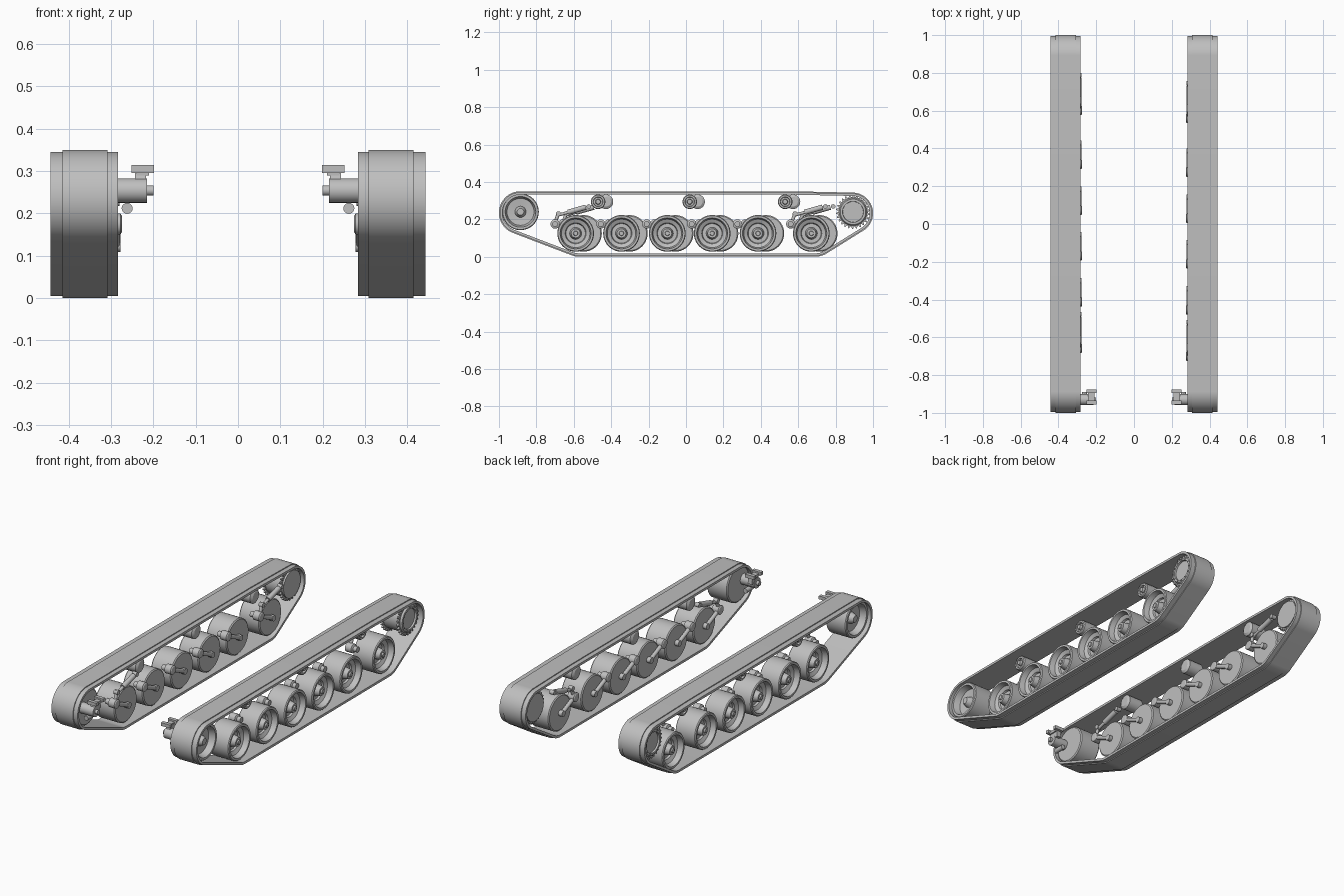
import bpy, bmesh
from math import sin, cos, pi
from mathutils import Vector

cube = bpy.data.objects.get("Cube")
if cube:
    bpy.data.objects.remove(cube)

steel = bpy.data.materials.new("plain_grey")
steel.use_nodes = True
GREY = (0.52, 0.52, 0.52, 1)
steel.diffuse_color = GREY
steel.node_tree.nodes["Principled BSDF"].inputs["Base Color"].default_value = GREY
parts = []


def finish(bm, name):
    bmesh.ops.recalc_face_normals(bm, faces=bm.faces)
    mesh = bpy.data.meshes.new(name)
    bm.to_mesh(mesh)
    bm.free()
    mesh.materials.append(steel)
    obj = bpy.data.objects.new(name, mesh)
    bpy.context.collection.objects.link(obj)
    parts.append(obj)


def bridge(bm, rings, closed):
    """Skin a list of closed vertex rings."""
    last = len(rings) if closed else len(rings) - 1
    for i in range(last):
        a, b = rings[i], rings[(i + 1) % len(rings)]
        for j in range(len(a)):
            k = (j + 1) % len(a)
            bm.faces.new((a[j], a[k], b[k], b[j]))


def lathe(bm, side, y, z, profile, n=40):
    """Turn an (x, radius) profile about an axis along x."""
    rings = [[bm.verts.new((side * x, y + r * cos(2 * pi * i / n), z + r * sin(2 * pi * i / n)))
              for i in range(n)] for x, r in profile]
    bridge(bm, rings, False)
    bm.faces.new(rings[0])
    bm.faces.new(rings[-1])


def rod(bm, a, b, r, n=16):
    """Capped cylinder between two points."""
    a, b = Vector(a), Vector(b)
    d = b - a
    rot = d.to_track_quat('Z', 'Y').to_matrix().to_4x4()
    rot.translation = (a + b) / 2
    bmesh.ops.create_cone(bm, cap_ends=True, segments=n, radius1=r, radius2=r,
                          depth=d.length, matrix=rot)


def prism(bm, outline, x0, x1):
    """Extrude a (y, z) outline along x."""
    rings = [[bm.verts.new((x, y, z)) for y, z in outline] for x in (x0, x1)]
    bridge(bm, rings, False)
    bm.faces.new(rings[0])
    bm.faces.new(rings[1])


# Circles the belt runs around: y, z, radius of its outer face
BELT_PATH = [(-0.885, 0.235, 0.115), (0.56, 0.31, 0.04), (0.89, 0.233, 0.11),
             (0.69, 0.12, 0.12), (-0.57, 0.12, 0.12)]
BELT_SECTION = [(0.283, -0.018), (0.283, -0.005), (0.308, -0.005), (0.308, 0),
                (0.415, 0), (0.415, -0.005), (0.443, -0.005), (0.443, -0.018)]
ROAD_WHEEL = [(0.30, 0.03), (0.30, 0.092), (0.305, 0.098), (0.42, 0.098), (0.425, 0.094),
              (0.425, 0.083), (0.395, 0.076), (0.385, 0.056), (0.375, 0.052), (0.375, 0.032),
              (0.40, 0.028), (0.415, 0.024), (0.415, 0.013), (0.422, 0.011)]
IDLER = [(0.30, 0.03), (0.30, 0.092), (0.305, 0.098), (0.42, 0.098), (0.425, 0.094),
         (0.425, 0.082), (0.39, 0.072), (0.385, 0.03), (0.405, 0.024), (0.415, 0.018)]
ROLLER = [(0.292, 0.012), (0.292, 0.026), (0.30, 0.039), (0.385, 0.039), (0.39, 0.035),
          (0.39, 0.026), (0.38, 0.024), (0.38, 0.015), (0.395, 0.012)]
SPROCKET = [(0.295, 0.03), (0.295, 0.074), (0.415, 0.074), (0.425, 0.068), (0.425, 0.056),
            (0.365, 0.05), (0.36, 0.036), (0.37, 0.03)]

for side, label, shift in ((1, "left", 0), (-1, "right", 0.042)):
    # Continuous belt
    bm = bmesh.new()
    rings = []
    for i in range(180):
        d = Vector((cos(i * pi / 90), sin(i * pi / 90)))
        y, z, r = max(BELT_PATH, key=lambda c: c[0] * d.x + c[1] * d.y + c[2])
        rings.append([bm.verts.new((side * x, y + (r + o) * d.x, z + (r + o) * d.y))
                      for x, o in BELT_SECTION])
    bridge(bm, rings, True)
    finish(bm, label + "_belt")

    # Road wheels with hubs, trailing arms and pivots
    for i, y in enumerate((-0.59, -0.345, -0.1, 0.14, 0.385, 0.67)):
        y += shift
        bm = bmesh.new()
        lathe(bm, side, y, 0.125, ROAD_WHEEL)
        finish(bm, f"{label}_road_wheel_{i + 1}")
        bm = bmesh.new()
        rod(bm, (side * 0.278, y, 0.125), (side * 0.31, y, 0.125), 0.016)
        rod(bm, (side * 0.289, y, 0.125), (side * 0.289, y - 0.11, 0.175), 0.011)
        lathe(bm, side, y - 0.11, 0.175,
              [(0.274, 0.019), (0.278, 0.025), (0.315, 0.025), (0.32, 0.015), (0.34, 0.015)], 20)
        finish(bm, f"{label}_swing_arm_{i + 1}")

    # Return rollers
    for i, y in enumerate((-0.47, 0.02, 0.53)):
        bm = bmesh.new()
        lathe(bm, side, y + shift, 0.294, ROLLER, 28)
        finish(bm, f"{label}_return_roller_{i + 1}")

    # Dampers: upright link, thick barrel and thin rod
    for name, y in (("front", -0.70), ("rear", 0.565)):
        y += shift
        x = side * 0.292
        bm = bmesh.new()
        rod(bm, (x, y, 0.18), (x, y + 0.02, 0.24), 0.009)
        rod(bm, (x, y + 0.015, 0.222), (x, y + 0.09, 0.243), 0.008)
        rod(bm, (x, y + 0.07, 0.238), (x, y + 0.165, 0.265), 0.014)
        rod(bm, (x - 0.013, y + 0.18, 0.269), (x + 0.013, y + 0.18, 0.269), 0.012)
        rod(bm, (x - 0.012, y + 0.018, 0.23), (x + 0.012, y + 0.018, 0.23), 0.013)
        finish(bm, f"{label}_{name}_damper")

    # Front idler wheel
    bm = bmesh.new()
    lathe(bm, side, -0.885, 0.24, IDLER, 48)
    finish(bm, label + "_idler_wheel")

    # Rear sprocket: cupped drum, two toothed rings and rim bolts
    bm = bmesh.new()
    lathe(bm, side, 0.893, 0.24, SPROCKET, 48)
    teeth = 26
    outline = []
    for i in range(teeth * 4):
        r = (0.079, 0.091, 0.091, 0.079)[i % 4]
        a = 2 * pi * i / (teeth * 4)
        outline.append((0.893 + r * cos(a), 0.24 + r * sin(a)))
    for x in (0.305, 0.405):
        prism(bm, outline, side * x, side * (x + 0.01))
    for i in range(12):
        y, z = 0.893 + 0.062 * cos(i * pi / 6), 0.24 + 0.062 * sin(i * pi / 6)
        rod(bm, (side * 0.42, y, z), (side * 0.429, y, z), 0.004, 6)
    finish(bm, label + "_drive_sprocket")

    # Idler mount: axle housing, clevis, forked plate and adjuster
    bm = bmesh.new()
    rod(bm, (side * 0.215, -0.93, 0.254), (side * 0.305, -0.93, 0.254), 0.029, 24)
    rod(bm, (side * 0.20, -0.93, 0.254), (side * 0.22, -0.93, 0.254), 0.012)
    rod(bm, (side * 0.262, -0.95, 0.212), (side * 0.262, -0.89, 0.212), 0.013)
    prism(bm, [(-0.945, 0.26), (-0.885, 0.26), (-0.89, 0.30), (-0.935, 0.30)],
          side * 0.217, side * 0.243)
    finish(bm, label + "_idler_mount")
    bm = bmesh.new()
    for y0, y1 in ((-0.955, -0.935), (-0.895, -0.875)):
        prism(bm, [(y0, 0.296), (y1, 0.296), (y1, 0.314), (y0, 0.314)], side * 0.198, side * 0.252)
    prism(bm, [(-0.94, 0.29), (-0.89, 0.29), (-0.89, 0.305), (-0.94, 0.305)],
          side * 0.21, side * 0.24)
    finish(bm, label + "_mount_fork")

# Smooth the round surfaces, keep edges crisp
bpy.ops.object.select_all(action='DESELECT')
for obj in parts:
    obj.select_set(True)
bpy.context.view_layer.objects.active = parts[0]
bpy.ops.object.shade_smooth_by_angle(angle=pi / 6)
